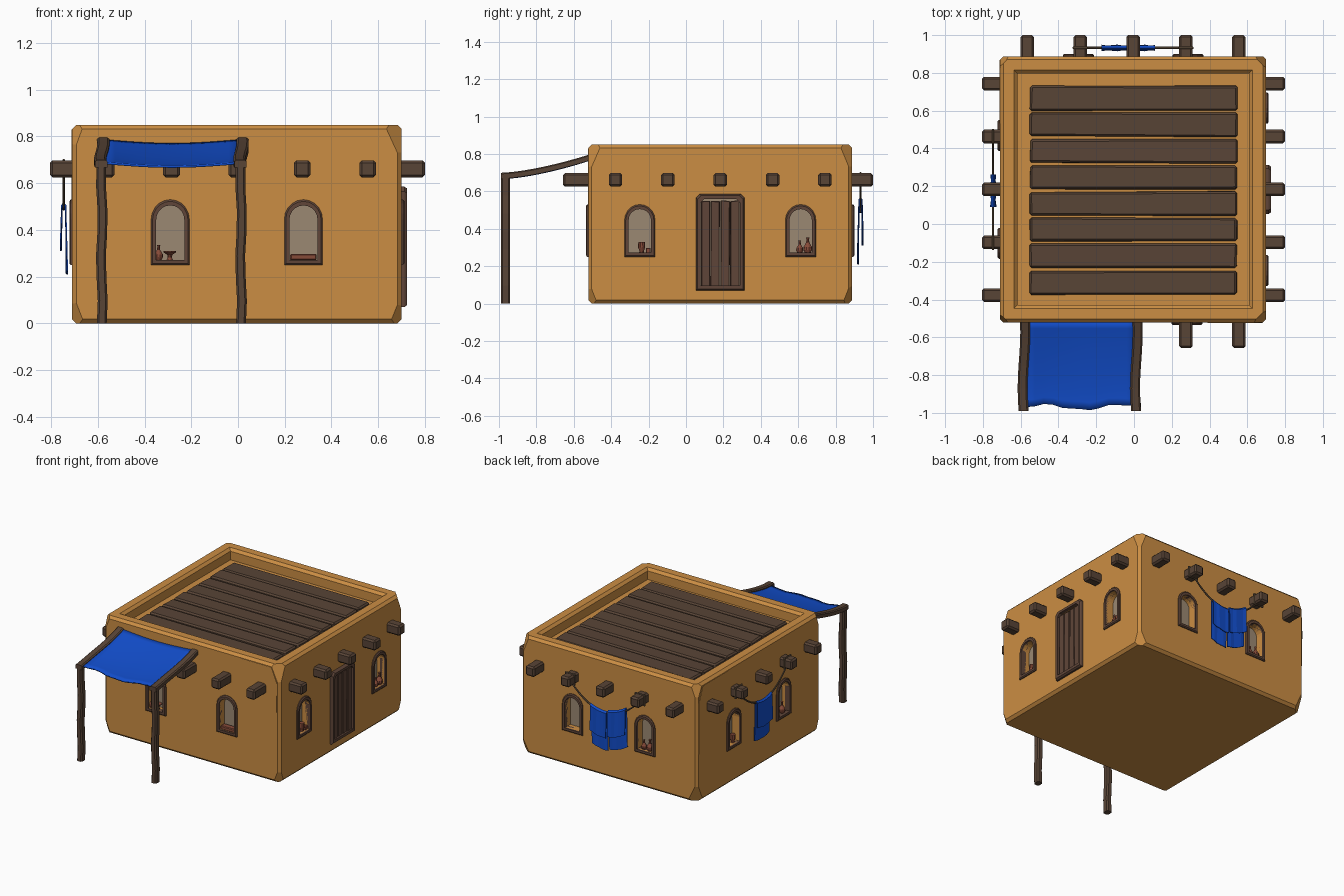
import bpy, bmesh, random
from math import sin, cos, pi, radians
from mathutils import Matrix, Vector

if "Cube" in bpy.data.objects:
    bpy.data.objects.remove(bpy.data.objects["Cube"])

random.seed(4)
CX, CY, HALF, TOP = -0.005, 0.183, 0.705, 0.85


def material(name, rgb):
    m = bpy.data.materials.new(name)
    m.diffuse_color = (*rgb, 1)
    m.use_nodes = True
    m.node_tree.nodes["Principled BSDF"].inputs["Base Color"].default_value = m.diffuse_color
    return m


CLAY = material("clay", (0.60, 0.27, 0.057))
WOOD = material("dark_wood", (0.098, 0.058, 0.037))
FRAME = material("frame_wood", (0.115, 0.06, 0.04))
BLUE = material("blue_cloth", (0.006, 0.075, 0.60))
POT = material("terracotta", (0.24, 0.07, 0.04))
PALE = material("pale_panel", (0.33, 0.25, 0.17))
ROPE = material("rope", (0.13, 0.085, 0.05))


def finish(name, bm, mat, m=Matrix()):
    bmesh.ops.recalc_face_normals(bm, faces=bm.faces)
    bm.transform(m)
    me = bpy.data.meshes.new(name)
    bm.to_mesh(me)
    bm.free()
    ob = bpy.data.objects.new(name, me)
    if mat:
        me.materials.append(mat)
    bpy.context.collection.objects.link(ob)
    return ob


def loft(name, rings, mat, m=Matrix(), closed=False):
    bm = bmesh.new()
    vs = [[bm.verts.new(p) for p in r] for r in rings]
    n = len(vs[0])
    for a, b in zip(vs, vs[1:] + vs[:1] if closed else vs[1:]):
        for i in range(n):
            bm.faces.new((a[i], a[(i + 1) % n], b[(i + 1) % n], b[i]))
    if not closed:
        bm.faces.new(vs[0])
        bm.faces.new(vs[-1])
    return finish(name, bm, mat, m)


def box(name, lo, hi, mat, m=Matrix(), bevel=0.008, jitter=0.0):
    bm = bmesh.new()
    bmesh.ops.create_cube(bm, size=1)
    for v in bm.verts:
        v.co = [(lo[i] + hi[i]) / 2 + v.co[i] * (hi[i] - lo[i]) for i in range(3)]
        v.co += Vector([random.uniform(-jitter, jitter) for _ in range(3)])
    bmesh.ops.bevel(bm, geom=bm.edges[:], offset=bevel, segments=1, affect='EDGES')
    return finish(name, bm, mat, m)


def prism(name, prof, y0, y1, mat, m):
    return loft(name, [[(x, y, z) for x, z in prof] for y in (y0, y1)], mat, m)


def wall(deg):
    # local x runs along the wall, local -y points outward
    return (Matrix.Translation((CX, CY, 0)) @ Matrix.Rotation(radians(deg), 4, 'Z')
            @ Matrix.Translation((0, -HALF, 0)))


WALLS = {"front": wall(0), "right": wall(90), "back": wall(180), "left": wall(-90)}

# Clay house with parapet, bevelled edges and chipped corners
bm = bmesh.new()
bmesh.ops.create_cube(bm, size=1)
bm.transform(Matrix.Translation((CX, CY, TOP / 2)) @ Matrix.Diagonal((2 * HALF, 2 * HALF, TOP, 1)))
top = max(bm.faces, key=lambda f: f.calc_center_median().z)
outer = bm.edges[:]
bmesh.ops.inset_region(bm, faces=[top], thickness=0.13)
rim = list(top.edges)
new = bmesh.ops.extrude_face_region(bm, geom=[top])["geom"]
bmesh.ops.translate(bm, verts=[g for g in new if isinstance(g, bmesh.types.BMVert)], vec=(0, 0, -0.08))
if top.is_valid and abs(top.calc_center_median().z - TOP) < 0.001:
    bm.faces.remove(top)
bmesh.ops.bevel(bm, geom=[e for e in outer + rim if e.is_valid], offset=0.018, segments=1, affect='EDGES')
for sx in (-1, 1):
    for sy in (-1, 1):
        for sz in (-1, 1):
            a, b = random.uniform(0.045, 0.075), random.uniform(0.045, 0.075)
            c = random.uniform(0.11, 0.17)
            corner = Vector((CX + sx * HALF, CY + sy * HALF, TOP if sz > 0 else 0))
            bmesh.ops.bisect_plane(bm, geom=bm.verts[:] + bm.edges[:] + bm.faces[:],
                                   plane_co=corner - Vector((sx * a, 0, 0)),
                                   plane_no=Vector((sx / a, sy / b, sz / c)).normalized(), clear_outer=True)
            bmesh.ops.holes_fill(bm, edges=[e for e in bm.edges if e.is_boundary])
house = finish("house_walls", bm, CLAY)


def cut(cutter):
    cutter.hide_render = True
    cutter.display_type = 'WIRE'
    mod = house.modifiers.new("opening", 'BOOLEAN')
    mod.object = cutter
    mod.solver = 'EXACT'


def arch(u, w, z0, spring, top):
    arc = [(u + w * cos(pi * i / 10), spring + (top - spring) * sin(pi * i / 10)) for i in range(11)]
    return [(u - w, z0), (u + w, z0)] + arc


def opening(name, outer, inner, m, proud):
    cut(prism(name + "_cutter", inner, -0.05, 0.06, None, m))
    prism(name + "_panel", inner, 0.055, 0.075, PALE, m)
    rings = [[(x, y, z) for x, z in p] for p, y in
             ((outer, -proud * 0.5), (outer, 0.03), (inner, 0.03), (inner, -proud), )]
    # slightly chamfered outer lip
    lip = [(x + (i_x - x) * 0.3, -proud, z + (i_z - z) * 0.3) for (x, z), (i_x, i_z) in zip(outer, inner)]
    loft(name + "_frame", rings + [lip], FRAME, m, closed=True)


# Arched windows
for side, us in {"front": (-0.285, 0.285), "right": (-0.43, 0.43),
                 "back": (-0.29, 0.29), "left": (-0.285, 0.285)}.items():
    for i, u in enumerate(us):
        opening(f"{side}_window_{i}", arch(u, 0.082, 0.25, 0.445, 0.53),
                arch(u, 0.06, 0.272, 0.445, 0.505), WALLS[side], 0.012)

# Plank door
R = WALLS["right"]
rect = lambda w, a, b: [(-w, a), (w, a), (w, b - 0.02), (w - 0.02, b), (0.02 - w, b), (-w, b - 0.02)]
opening("door", rect(0.13, 0.07, 0.585), rect(0.105, 0.098, 0.56), R, 0.024)
for i in range(4):
    u = -0.0795 + i * 0.053
    box(f"door_plank_{i}", (u - 0.024, -0.012, 0.09), (u + 0.024, 0.02, 0.55), FRAME, R, 0.004, 0.003)

# Projecting roof beams
for side, length in {"front": 0.135, "right": 0.10, "back": 0.112, "left": 0.095}.items():
    for i in range(5):
        u = (i - 2) * 0.28
        box(f"{side}_beam_{i}", (u - 0.036, -length, 0.625), (u + 0.036, 0.03, 0.698), WOOD, WALLS[side], 0.011)

# Roof planks
for i in range(8):
    y = -0.31 + i * 0.1395
    box(f"roof_plank_{i}", (-0.55, y - 0.063, 0.755), (0.545, y + 0.063, 0.80), WOOD, bevel=0.01, jitter=0.005)

# Cracked plaster patches
prism("front_plaster", [(0.395, 0.83), (0.395, 0.76), (0.435, 0.66), (0.44, 0.575), (0.57, 0.525),
                        (0.61, 0.46), (0.68, 0.43), (0.685, 0.72), (0.64, 0.83)], -0.003, 0.01, CLAY, WALLS["front"])
prism("left_plaster", [(-0.35, 0.83), (-0.36, 0.70), (-0.45, 0.60), (-0.55, 0.50), (-0.60, 0.40),
                       (-0.685, 0.35), (-0.685, 0.72), (-0.64, 0.83)], -0.003, 0.01, CLAY, WALLS["left"])

# Pots on the window sills
FLASK = [(0.012, 0), (0.019, 0.014), (0.018, 0.026), (0.007, 0.045), (0.005, 0.06), (0.008, 0.066)]
GOBLET = [(0.014, 0), (0.009, 0.012), (0.011, 0.024), (0.026, 0.034), (0.027, 0.04)]
CUP = [(0.014, 0), (0.012, 0.012), (0.019, 0.03), (0.018, 0.06)]


def pot(name, side, u, prof, s=1.0):
    loft(name, [[(u + r * s * cos(k * pi / 5), 0.022 + r * s * sin(k * pi / 5), 0.27 + z * s)
                 for k in range(10)] for r, z in prof], POT, WALLS[side])


for i, p in enumerate([("front", -0.335, FLASK), ("front", -0.287, GOBLET), ("right", -0.42, CUP),
                       ("right", 0.425, FLASK), ("right", 0.468, FLASK, 1.25), ("back", 0.265, FLASK),
                       ("back", 0.312, FLASK, 1.2), ("left", -0.265, CUP), ("left", 0.30, FLASK, 1.2)]):
    pot(f"pot_{i}", *p)
box("clay_tray", (0.228, 0.0, 0.27), (0.342, 0.045, 0.297), POT, WALLS["front"], 0.005)
box("clay_block", (-0.398, 0.005, 0.27), (-0.372, 0.04, 0.298), POT, R, 0.004)

# Washing lines with folded cloths
line_z = lambda u: 0.49 + 0.155 * abs(u / 0.28) ** 2
for side, cloths in {"back": ((-0.115, 0.015), (0.025, 0.168)), "left": ((-0.08, 0.092),)}.items():
    y = -0.045 if side == "back" else -0.036
    us = [-0.28 + 0.56 * i / 16 for i in range(17)]
    loft(side + "_rope", [[(u, y + 0.006 * cos(k * pi / 3), line_z(u) + 0.008 * sin(k * pi / 3))
                           for k in range(6)] for u in us], ROPE, WALLS[side])
    for s in (-0.28, 0.28):
        box(side + "_rope_loop", (s - 0.041, y - 0.006, 0.62), (s + 0.041, y + 0.006, 0.703), ROPE, WALLS[side], 0.003)
    for j, (a, b) in enumerate(cloths):
        rings = []
        for i in range(6):
            u = a + (b - a) * i / 5
            d = line_z(u) - 0.49 + (0.012 * j)
            w = 0.003 * sin(i * 2.1)
            rings.append([(u, y + dy, z + d) for dy, z in
                          ((-0.014 + w, 0.31), (-0.011, 0.49), (0, 0.503), (0.011, 0.49), (0.016 - w, 0.21),
                           (0.011 - w, 0.21), (0.006, 0.485), (-0.006, 0.485), (-0.009 + w, 0.31))])
        loft(f"{side}_cloth_{j}", rings, BLUE, WALLS[side])

# Awning: cloth, side rails and posts
slope = lambda t: 0.683 + 0.098 * (1 - t) ** 1.5
bm = bmesh.new()
N = 12
grid = []
for i in range(N + 1):
    s, row = i / N, []
    for j in range(N + 1):
        t = j / N
        edge = -0.455 + 0.014 * sin(s * 9.0) * t - 0.005 * sin(s * 23) * t
        row.append(bm.verts.new((-0.575 + 0.585 * s, -0.515 + edge * t, slope(t) + 0.009 - 0.016 * sin(pi * s))))
    grid.append(row)
for i in range(N):
    for j in range(N):
        bm.faces.new((grid[i][j], grid[i + 1][j], grid[i + 1][j + 1], grid[i][j + 1]))
awning = finish("awning_cloth", bm, BLUE)
awning.modifiers.new("thickness", 'SOLIDIFY').thickness = 0.01
bpy.context.view_layer.objects.active = awning
awning.select_set(True)
bpy.ops.object.shade_smooth_by_angle()

for name, x in (("left", -0.583), ("right", 0.013)):
    rings = []
    for i in range(9):
        t = i / 8
        c, z, y = x + 0.007 * sin(t * 5 + 1), slope(t), -0.515 - 0.475 * t
        rings.append([(c - 0.026, y, z - 0.016), (c + 0.026, y, z - 0.016),
                      (c + 0.026, y, z + 0.01), (c + 0.018, y, z + 0.016),
                      (c - 0.018, y, z + 0.016), (c - 0.026, y, z + 0.01)])
    loft(name + "_awning_rail", rings, WOOD)
    rings = []
    for i in range(8):
        c, z = x + 0.004 * sin(i * 1.7), 0.675 * i / 7
        rings.append([(c + a * 0.021, -0.965 + b * 0.025, z) for a, b in
                      ((-1, -0.6), (-0.6, -1), (0.6, -1), (1, -0.6), (1, 0.6), (0.6, 1), (-0.6, 1), (-1, 0.6))])
    loft(name + "_awning_post", rings, WOOD)
